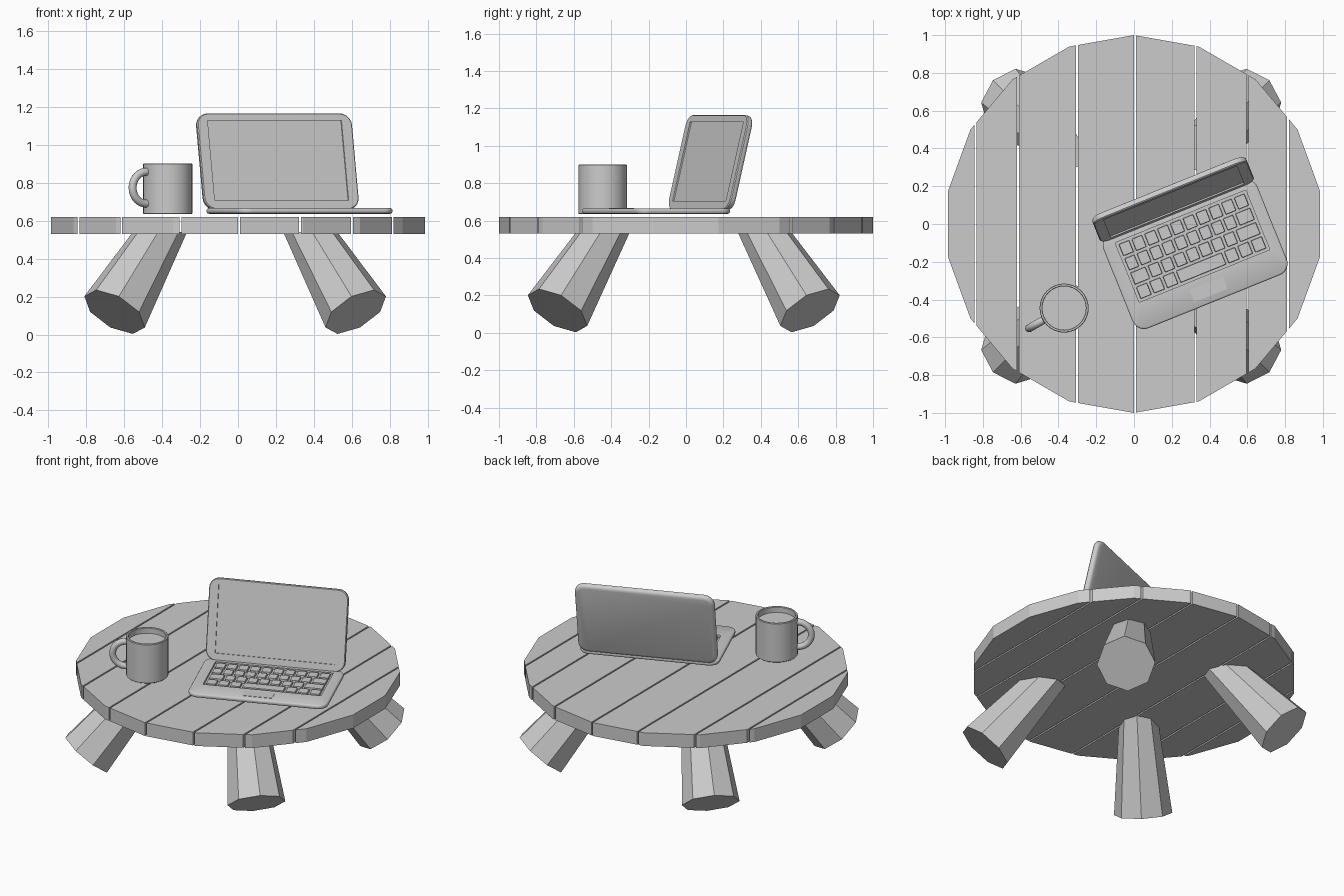
import bpy, bmesh
from math import sin, cos, pi, radians
from mathutils import Matrix, Vector

if "Cube" in bpy.data.objects:
    bpy.data.objects.remove(bpy.data.objects["Cube"])


def finish(name, bm, smooth=None):
    bmesh.ops.recalc_face_normals(bm, faces=bm.faces[:])
    me = bpy.data.meshes.new(name)
    bm.to_mesh(me)
    bm.free()
    ob = bpy.data.objects.new(name, me)
    bpy.context.collection.objects.link(ob)
    if smooth:
        bpy.ops.object.select_all(action='DESELECT')
        ob.select_set(True)
        bpy.context.view_layer.objects.active = ob
        bpy.ops.object.shade_smooth_by_angle(angle=radians(smooth))
    return ob


def add_loft(bm, rings, M=Matrix()):
    """Skin equal-length rings of points and cap both ends."""
    vs = [[bm.verts.new(M @ Vector(p)) for p in r] for r in rings]
    n = len(vs[0])
    for a, b in zip(vs, vs[1:]):
        for i in range(n):
            bm.faces.new((a[i], a[(i + 1) % n], b[(i + 1) % n], b[i]))
    bm.faces.new(vs[0])
    bm.faces.new(vs[-1])


def loft(name, rings, M=Matrix(), smooth=None):
    bm = bmesh.new()
    add_loft(bm, rings, M)
    return finish(name, bm, smooth)


def rrect(w, h, r, cx=0, cy=0, n=6):
    pts = []
    for k, (sx, sy) in enumerate([(1, 1), (-1, 1), (-1, -1), (1, -1)]):
        for i in range(n + 1):
            a = (k + i / n) * pi / 2
            pts.append((cx + sx * (w / 2 - r) + r * cos(a),
                        cy + sy * (h / 2 - r) + r * sin(a)))
    return pts


def circle(r, z, n, x=0, y=0):
    return [(x + r * sin(2 * pi * i / n), y + r * cos(2 * pi * i / n), z) for i in range(n)]


# Table top: 18-sided disc sliced into planks
TOP, UNDER, GAP = 0.62, 0.53, 0.005
cuts = [-1.1, -0.84, -0.615, -0.302, 0.006, 0.326, 0.6, 0.815, 1.1]
for k, (x0, x1) in enumerate(zip(cuts, cuts[1:])):
    bm = bmesh.new()
    add_loft(bm, [circle(1, UNDER, 18), circle(1, TOP, 18)])
    for x, s in ((x0 + GAP, -1), (x1 - GAP, 1)):
        res = bmesh.ops.bisect_plane(bm, geom=bm.verts[:] + bm.edges[:] + bm.faces[:],
                                     plane_co=(x, 0, 0), plane_no=(s, 0, 0), clear_outer=True)
        edges = [e for e in res['geom_cut'] if isinstance(e, bmesh.types.BMEdge)]
        if edges:
            bmesh.ops.holes_fill(bm, edges=edges)
    finish(f"table_plank_{k + 1}", bm)

# Splayed eight-sided log legs, trimmed flat under the planks
for sx, xn in ((-1, "left"), (1, "right")):
    for sy, yn in ((-1, "front"), (1, "back")):
        foot = Vector((-0.015 + sx * 0.635, -0.012 + sy * 0.675, 0.119))
        head = Vector((-0.015 + sx * 0.39, -0.012 + sy * 0.425, 0.535))
        d = (head - foot).normalized()
        side = d.cross(Vector((0, 0, 1))).normalized()
        up = side.cross(d)
        low, high = [], []
        for i in range(8):
            o = side * cos(i * pi / 4) + up * sin(i * pi / 4)
            p, q = foot + o * 0.18, head + o * 0.124
            e = q - p
            low.append(p)
            high.append(p + e * ((0.54 - p.z) / e.z))
        loft(f"{yn}_{xn}_leg", [low, high])

# Laptop base with sunken keyboard tray
L = Matrix.Rotation(radians(22), 4, 'Z')
CX, CY, W, D = 0.24, -0.27, 0.88, 0.54


def base_ring(inset, z):
    return [(x, y, z) for x, y in rrect(W - 2 * inset, D - 2 * inset, 0.065 - inset, CX, CY)]


KX, KY, KW, KD = 0.243, -0.225, 0.745, 0.34
tray = rrect(KW, KD, 0.004, KX, KY)
loft("laptop_base",
     [base_ring(0.014, 0.635), base_ring(0.004, 0.639), base_ring(0, 0.646),
      base_ring(0, 0.657), base_ring(0.004, 0.663), base_ring(0.008, 0.665),
      [(x, y, 0.665) for x, y in tray], [(x, y, 0.65) for x, y in tray]], L, 35)

# Keys, one mesh
rows = [[1] * 10, [1] * 9 + [1.4], [1.4] + [1] * 7 + [1.8], [1] * 3 + [3.6] + [1] * 3]
bm = bmesh.new()
g = 0.014
for j, row in enumerate(rows):
    unit = (KW - g) / sum(row)
    h = (KD - g) / len(rows)
    x = KX - KW / 2 + g / 2
    y = KY + KD / 2 - g / 2 - (j + 0.5) * h
    for w in row:
        key = [rrect(w * unit - g - t, h - g - t, 0.003, x + w * unit / 2, y, 1) for t in (0, 0.004)]
        add_loft(bm, [[(a, b, z) for a, b in r] for r, z in zip(key, (0.649, 0.665))], L)
        x += w * unit
finish("keyboard_keys", bm)

# Touchpad
pad = rrect(0.19, 0.07, 0.004, 0.236, -0.468, 2)
loft("touchpad", [[(x, y, z) for x, y in pad] for z in (0.66, 0.667)], L)

# Laptop lid, rounded at the back, with sunken screen
H = 0.52
lid_M = L @ Matrix.Translation((CX, -0.032, 0.66)) @ Matrix.Rotation(radians(-13.5), 4, 'X')


def lid_ring(inset, depth):
    return [(x, depth, z) for x, z in rrect(W - 2 * inset, H - 2 * inset, 0.065 - inset, 0, H / 2)]


screen = rrect(W - 0.12, H - 0.085, 0.004, 0, H / 2 + 0.004)
loft("laptop_lid",
     [lid_ring(0.022, 0.037), lid_ring(0.01, 0.034), lid_ring(0.003, 0.028), lid_ring(0, 0.019),
      lid_ring(0, 0.006), lid_ring(0.005, 0),
      [(x, 0, z) for x, z in screen], [(x, 0.008, z) for x, z in screen]], lid_M, 35)

# Hinge between base and lid
hinge = [(0.012 * cos(i * pi / 6), 0.012 * sin(i * pi / 6)) for i in range(12)]
loft("laptop_hinge", [[(CX + s * 0.3, -0.015 + a, 0.664 + b) for a, b in hinge] for s in (-1, 1)], L, 40)

# Mug body: wall, rim, then drink surface
MX, MY = -0.37, -0.445
mug_profile = [(0.127, 0.635), (0.13, 0.638), (0.13, 0.897), (0.127, 0.9), (0.118, 0.9),
               (0.115, 0.897), (0.115, 0.862)]
loft("mug", [circle(r, z, 32, MX, MY) for r, z in mug_profile], smooth=40)

# Mug handle: half ring
hm = Matrix.Translation((MX, MY, 0.773)) @ Matrix.Rotation(radians(210), 4, 'Z')
rings = []
for i in range(17):
    a = radians(-98 + 196 * i / 16)
    rings.append([(0.13 + (0.084 + 0.021 * cos(t)) * cos(a), 0.021 * sin(t),
                   (0.084 + 0.021 * cos(t)) * sin(a))
                  for t in (k * pi / 6 for k in range(12))])
loft("mug_handle", rings, hm, 40)
